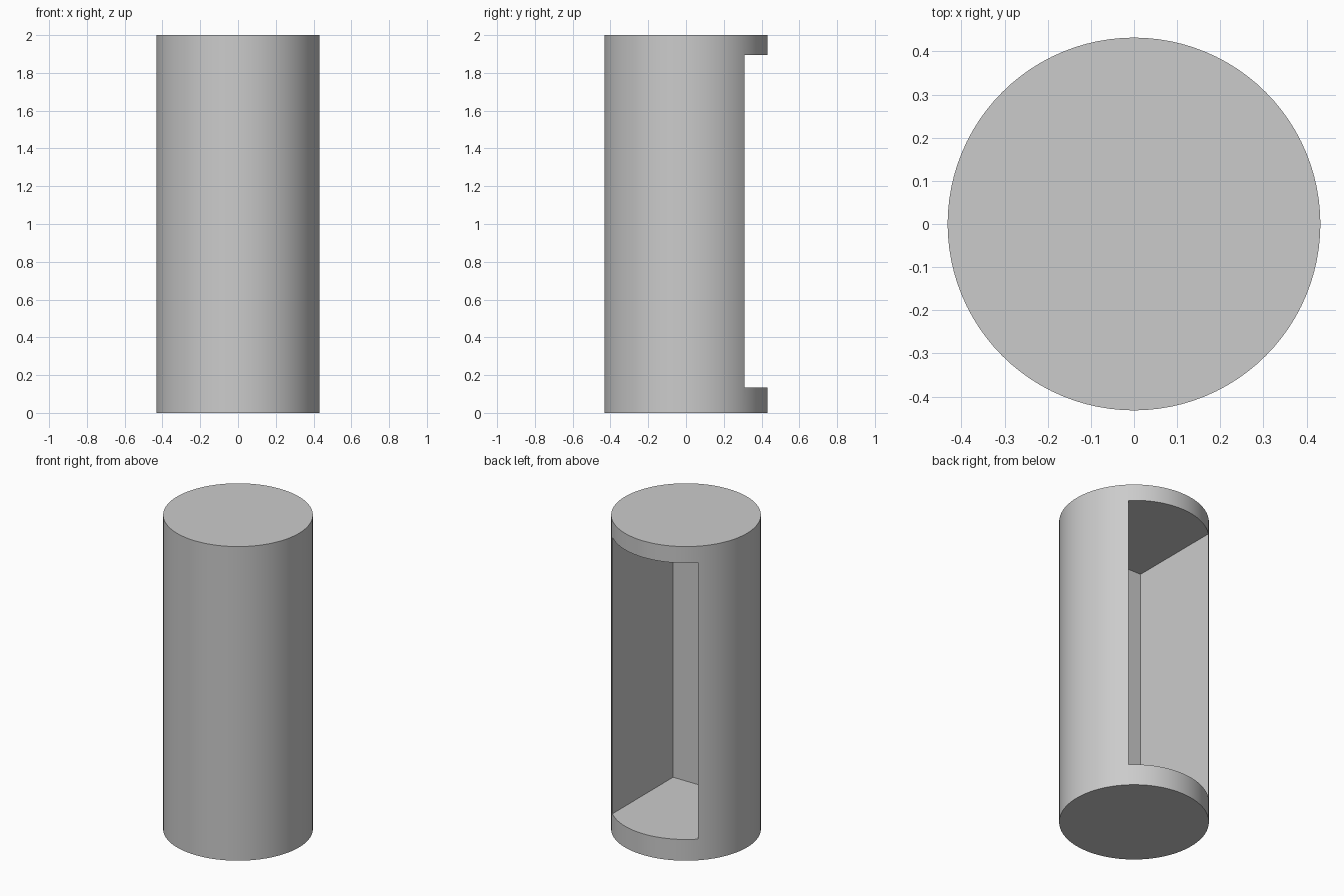
import bpy
import math

cube = bpy.data.objects.get("Cube")
if cube:
    bpy.data.objects.remove(cube, do_unlink=True)

RADIUS, HEIGHT = 0.432, 2.0
HALF_WIDTH, INNER_Y = 0.301, -0.30      # cavity sides and inner wall
FLOOR_Z, CEILING_Z = 0.135, 1.895       # cavity floor and ceiling

# Plain grey
grey = bpy.data.materials.new("light grey")
grey.use_nodes = True
colour = (0.6, 0.6, 0.6, 1.0)
grey.diffuse_color = colour
grey.node_tree.nodes["Principled BSDF"].inputs["Base Color"].default_value = colour

# Solid cylinder
bpy.ops.mesh.primitive_cylinder_add(vertices=96, radius=RADIUS, depth=HEIGHT,
                                    location=(0, 0, HEIGHT / 2))
body = bpy.context.object
body.name = "hollowed_cylinder"
body.data.materials.append(grey)

# Box cutter, open through the back
back_y = RADIUS + 0.2
bpy.ops.mesh.primitive_cube_add(
    size=1, location=(0, (INNER_Y + back_y) / 2, (FLOOR_Z + CEILING_Z) / 2))
cutter = bpy.context.object
cutter.name = "cavity_cutter"
cutter.scale = (2 * HALF_WIDTH, back_y - INNER_Y, CEILING_Z - FLOOR_Z)
cutter.data.materials.append(grey)
cutter.hide_render = True

# Cut the cavity and drop the cutter
cut = body.modifiers.new("cavity", 'BOOLEAN')
cut.operation = 'DIFFERENCE'
cut.solver = 'EXACT'
cut.object = cutter
bpy.ops.object.select_all(action='DESELECT')
body.select_set(True)
bpy.context.view_layer.objects.active = body
bpy.ops.object.modifier_apply(modifier=cut.name)
bpy.data.objects.remove(cutter, do_unlink=True)

# Smooth wall, sharp rims
bpy.ops.object.shade_smooth_by_angle(angle=math.radians(30))
